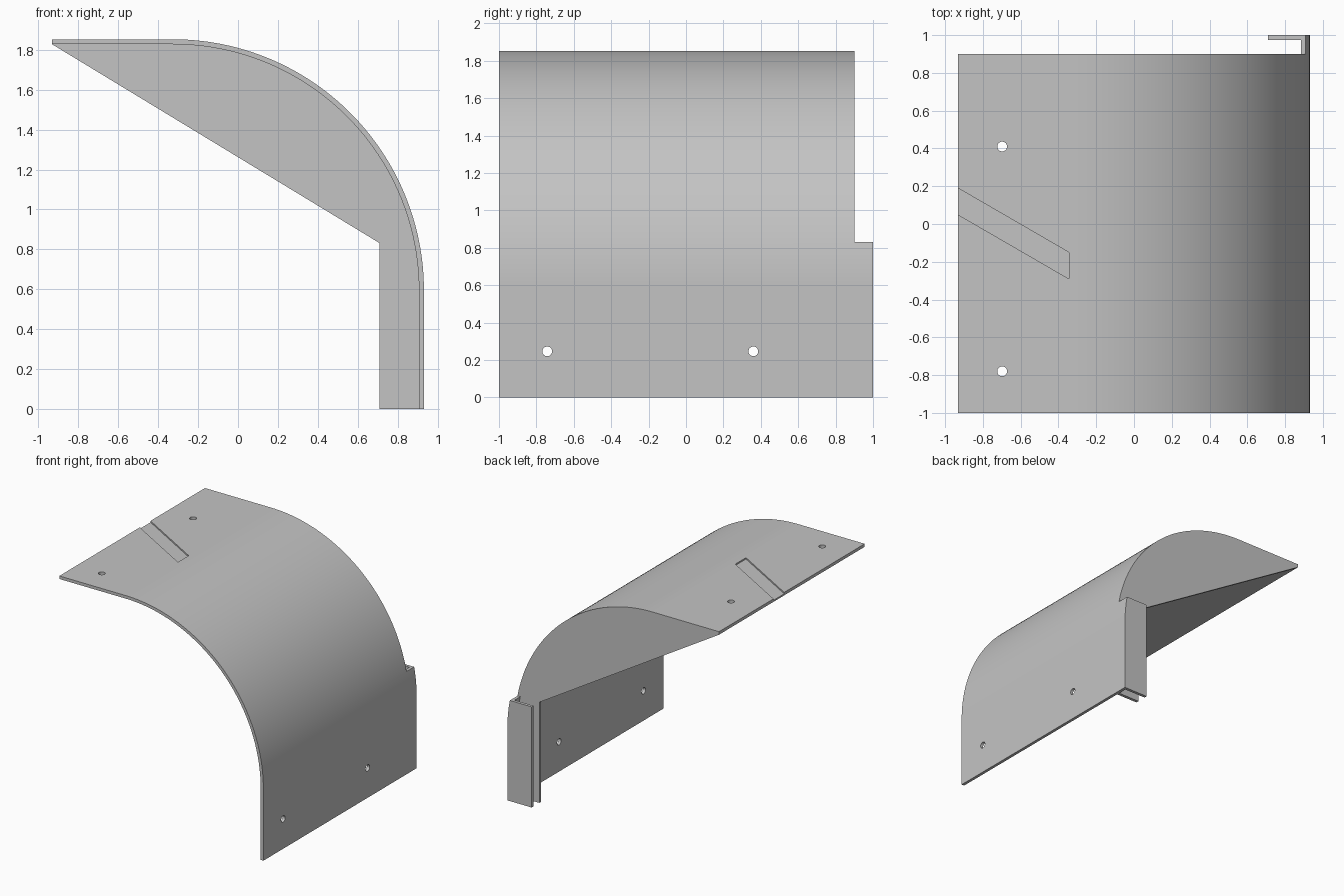
import bpy, bmesh, math
from mathutils import Matrix, Vector

HALF, TOP, THICK = 0.932, 1.853, 0.025
RADIUS = 1.26
CX, CZ = HALF - RADIUS, TOP - RADIUS
STEP_Z, BACK = 0.831, 0.9          # height of the back strip, back of the end panel

if "Cube" in bpy.data.objects:
    bpy.data.objects.remove(bpy.data.objects["Cube"], do_unlink=True)

grey = bpy.data.materials.new("light_grey")
grey.use_nodes = True
colour = (0.55, 0.55, 0.55, 1)
grey.diffuse_color = colour
grey.node_tree.nodes["Principled BSDF"].inputs["Base Color"].default_value = colour


def prism(name, points, direction):
    """Closed solid made by sweeping a flat outline along a direction."""
    bm = bmesh.new()
    face = bm.faces.new([bm.verts.new(p) for p in points])
    swept = bmesh.ops.extrude_face_region(bm, geom=[face], use_keep_orig=True)
    verts = [g for g in swept["geom"] if isinstance(g, bmesh.types.BMVert)]
    bmesh.ops.translate(bm, verts=verts, vec=Vector(direction))
    bmesh.ops.recalc_face_normals(bm, faces=bm.faces)
    mesh = bpy.data.meshes.new(name)
    bm.to_mesh(mesh)
    bm.free()
    mesh.materials.append(grey)
    obj = bpy.data.objects.new(name, mesh)
    bpy.context.collection.objects.link(obj)
    return obj


def along_y(name, outline, y0, y1):
    return prism(name, [(x, y0, z) for x, z in outline], (0, y1 - y0, 0))


def bend(radius, steps=64):
    angles = [math.pi / 2 * (1 - i / steps) for i in range(steps + 1)]
    return [(CX + radius * math.cos(a), CZ + radius * math.sin(a)) for a in angles]


def disc(centre, axis, radius=0.026, steps=32):
    turn = Vector(axis).to_track_quat('Z', 'Y').to_matrix()
    return [Vector(centre) + turn @ (Matrix.Rotation(math.tau * i / steps, 3, 'Z')
            @ Vector((radius, 0, 0))) for i in range(steps)]


# Full silhouette: roof, bend, wall, and the slanted edge of the end panel
body = along_y("curved_cover", [(-HALF, TOP)] + bend(RADIUS) + [
    (HALF, 0), (0.71, 0), (0.71, STEP_Z), (-HALF, TOP - THICK)], -1, 1)

# Hollow inside of the sheet, and the channel between end panel and back flange
inside = [(-1.2, TOP - THICK)] + bend(RADIUS - THICK) + [(HALF - THICK, -0.2), (-1.2, -0.2)]
cutters = [along_y("hollow_cutter", inside, -1.2, BACK - THICK),
           along_y("channel_cutter", inside, BACK, 1 - THICK)]

# Step at the back, above the flange
cutters.append(along_y("step_cutter", [(-2, STEP_Z), (2, STEP_Z), (2, 3), (-2, 3)], BACK, 1.2))

# Slanted shallow groove in the roof
slope = -0.34 / 0.587
x0, x1 = -1.1, -0.345
ya, yb = -0.15 + slope * (x0 - x1), -0.29 + slope * (x0 - x1)
z = TOP - 0.012
cutters.append(prism("groove_cutter", [(x0, ya, z), (x1, -0.15, z), (x1, -0.29, z),
                                       (x0, yb, z)], (0, 0, 0.2)))

# Fixing holes through roof and wall
for y in (0.41, -0.78):
    cutters.append(prism("roof_hole_cutter", disc((-0.698, y, 1.75), (0, 0, 1)), (0, 0, 0.2)))
for y in (0.36, -0.742):
    cutters.append(prism("wall_hole_cutter", disc((0.85, y, 0.246), (1, 0, 0)), (0.2, 0, 0)))

for cutter in cutters:
    cut = body.modifiers.new(cutter.name, 'BOOLEAN')
    cut.operation, cut.solver, cut.object = 'DIFFERENCE', 'EXACT', cutter

# Bake the cuts, then remove the cutters
bpy.context.view_layer.update()
graph = bpy.context.evaluated_depsgraph_get()
carved = bpy.data.meshes.new_from_object(body.evaluated_get(graph))
body.modifiers.clear()
body.data = carved
for cutter in cutters:
    bpy.data.objects.remove(cutter, do_unlink=True)

bpy.ops.object.select_all(action='DESELECT')
body.select_set(True)
bpy.context.view_layer.objects.active = body
bpy.ops.object.shade_smooth_by_angle(angle=math.radians(20))
